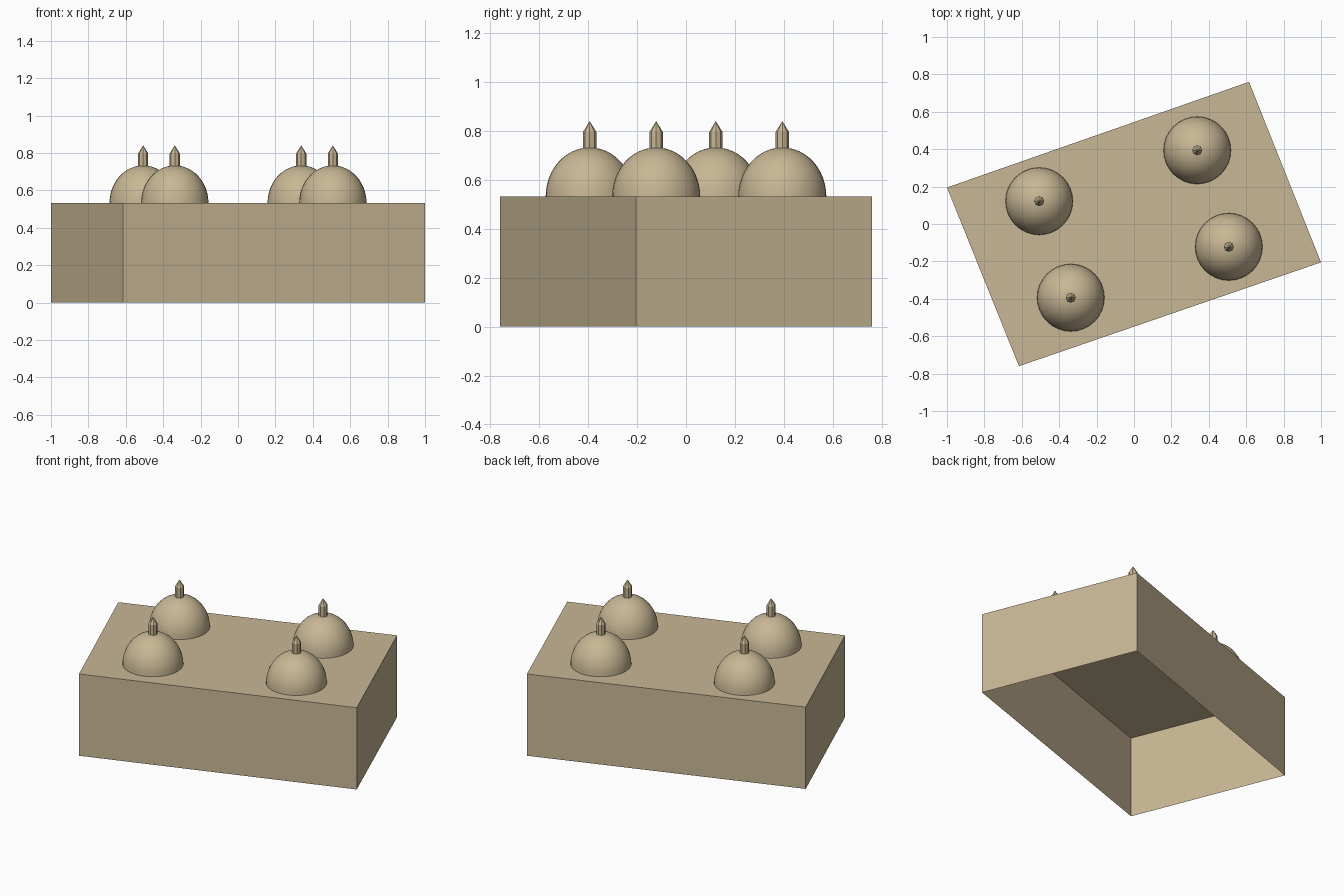
import bpy, bmesh, math

if "Cube" in bpy.data.objects:
    bpy.data.objects.remove(bpy.data.objects["Cube"])

stone = bpy.data.materials.new("sandstone")
stone.diffuse_color = (0.58, 0.474, 0.30, 1)
stone.use_nodes = True
stone.node_tree.nodes["Principled BSDF"].inputs["Base Color"].default_value = stone.diffuse_color

TOP = 0.533


def finish(bm, name):
    me = bpy.data.meshes.new(name)
    bmesh.ops.recalc_face_normals(bm, faces=bm.faces)
    bm.to_mesh(me)
    bm.free()
    me.materials.append(stone)
    ob = bpy.data.objects.new(name, me)
    bpy.context.collection.objects.link(ob)
    return ob


def lathe(name, profile, sides, loc, smooth):
    """Revolve (radius, z) points around z."""
    bm = bmesh.new()
    vs = [bm.verts.new((r, 0, z)) for r, z in profile]
    es = [bm.edges.new(p) for p in zip(vs, vs[1:])]
    bmesh.ops.spin(bm, geom=vs + es, cent=(0, 0, 0), axis=(0, 0, 1),
                   angle=math.tau, steps=sides)
    bmesh.ops.remove_doubles(bm, verts=bm.verts, dist=1e-5)
    ob = finish(bm, name)
    ob.location = loc
    for p in ob.data.polygons:
        p.use_smooth = smooth
    return ob


# Main block: slightly skewed plan, open underneath
bm = bmesh.new()
plan = [(-0.615, -0.76), (1.0, -0.205), (0.615, 0.76), (-1.0, 0.195)]
top = bm.faces.new([bm.verts.new((x, y, TOP)) for x, y in plan])
ext = bmesh.ops.extrude_edge_only(bm, edges=list(top.edges))
for v in ext["geom"]:
    if isinstance(v, bmesh.types.BMVert):
        v.co.z = 0
finish(bm, "hall_block")

# Dome and finial profiles
R, H, N = 0.18, 0.2, 12
dome = [(R * math.cos(a), H * math.sin(a))
        for a in (math.pi / 2 * i / N for i in range(N))] + [(0, H)]
finial = [(0.027, H - 0.012), (0.027, 0.264), (0, 0.308)]

# Four domes, mirrored through the centre in pairs
spots = [(s * x, s * y) for x, y in ((0.338, 0.394), (0.507, -0.122)) for s in (1, -1)]
for i, (x, y) in enumerate(spots, 1):
    lathe(f"dome_{i}", dome, 32, (x, y, TOP), True)
    lathe(f"finial_{i}", finial, 8, (x, y, TOP), False)
